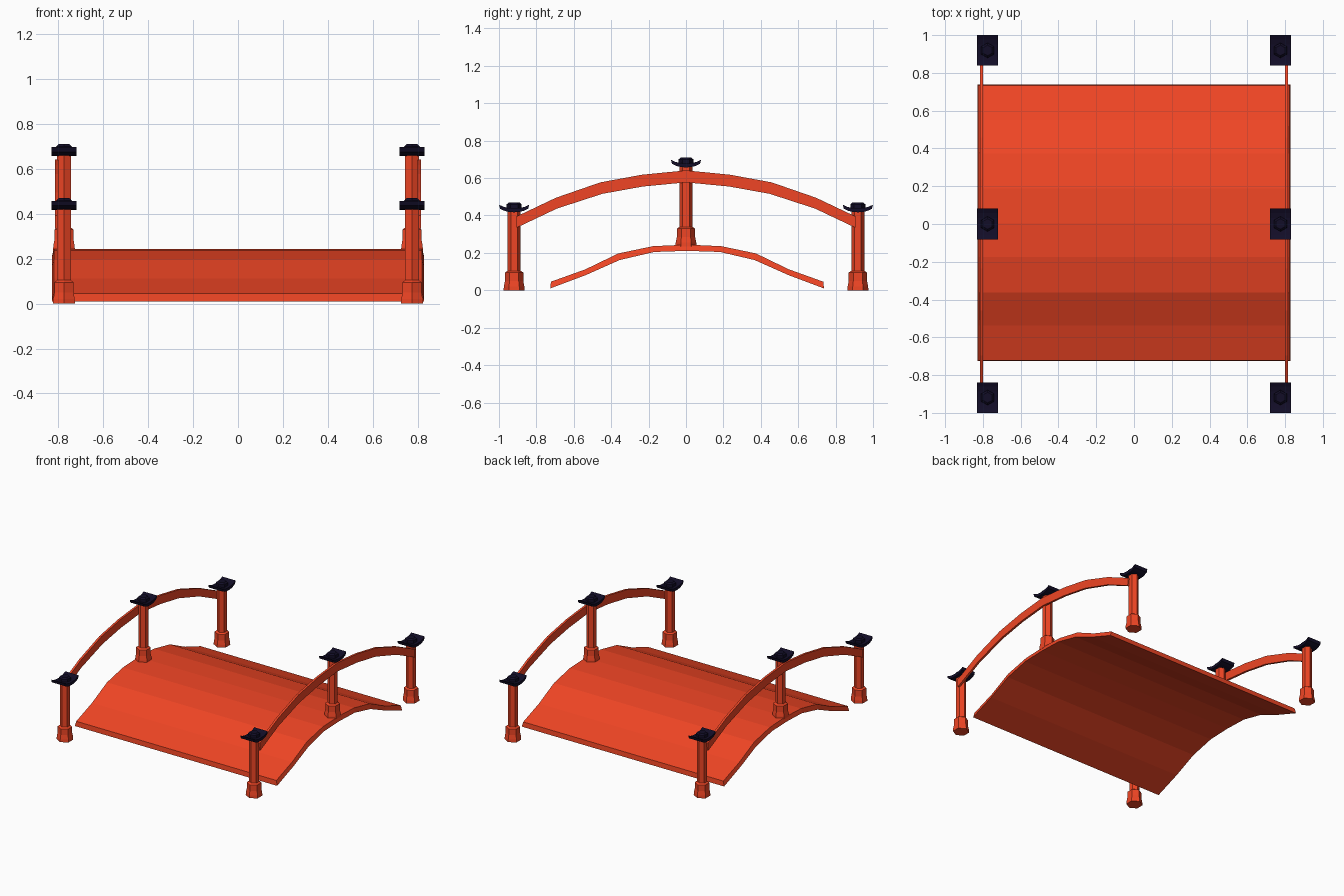
import bpy, bmesh
from math import cos, sin, pi

if "Cube" in bpy.data.objects:
    bpy.data.objects.remove(bpy.data.objects["Cube"])


def material(name, color):
    m = bpy.data.materials.new(name)
    m.diffuse_color = color
    m.use_nodes = True
    m.node_tree.nodes["Principled BSDF"].inputs["Base Color"].default_value = m.diffuse_color
    return m


RED = material("red_lacquer", (0.87, 0.06, 0.018, 1))
DARK = material("dark_tile", (0.006, 0.004, 0.02, 1))


def finish(name, bm, mat):
    bmesh.ops.recalc_face_normals(bm, faces=bm.faces)
    mesh = bpy.data.meshes.new(name)
    bm.to_mesh(mesh)
    bm.free()
    mesh.materials.append(mat)
    ob = bpy.data.objects.new(name, mesh)
    bpy.context.collection.objects.link(ob)
    return ob


def strip(name, top, bottom, x_top, x_bottom, mat, offset=(0, 0, 0)):
    """Solid band: (y, z) top and bottom lines stretched across an x range."""
    ox, oy, oz = offset
    bm = bmesh.new()
    rings = []
    for (ty, tz), (by, bz) in zip(top, bottom):
        pts = [(x_bottom[0], by, bz), (x_bottom[1], by, bz),
               (x_top[1], ty, tz), (x_top[0], ty, tz)]
        rings.append([bm.verts.new((x + ox, y + oy, z + oz)) for x, y, z in pts])
    for a, b in zip(rings, rings[1:]):
        for i in range(4):
            j = (i + 1) % 4
            bm.faces.new((a[i], a[j], b[j], b[i]))
    bm.faces.new(rings[0])
    bm.faces.new(rings[-1])
    return finish(name, bm, mat)


def turned(name, profile, loc, mat, sides=6):
    """Flat-sided turned part from (radius, z) pairs, a corner facing y."""
    bm = bmesh.new()
    rings = []
    for r, z in profile:
        rings.append([bm.verts.new((loc[0] + r * sin(2 * pi * i / sides),
                                    loc[1] + r * cos(2 * pi * i / sides),
                                    loc[2] + z)) for i in range(sides)])
    for a, b in zip(rings, rings[1:]):
        for i in range(sides):
            j = (i + 1) % sides
            bm.faces.new((a[i], a[j], b[j], b[i]))
    bm.faces.new(rings[0])
    bm.faces.new(rings[-1])
    return finish(name, bm, mat)


def mirrored(half):
    """Extend a half line (outer end to y = 0) to both sides."""
    return half + [(-y, z) for y, z in reversed(half) if y != 0]


# Arched deck
deck_top = mirrored([(-0.728, 0.046), (-0.544, 0.112), (-0.368, 0.197), (-0.182, 0.236), (0, 0.244)])
deck_bottom = mirrored([(-0.732, 0.01), (-0.54, 0.082), (-0.36, 0.162), (-0.176, 0.205), (0, 0.211)])
strip("deck", deck_top, deck_bottom, (-0.82, 0.82), (-0.829, 0.829), RED, (0, 0.006, 0))

# Curved handrails on the outer side of the posts
rail_top = mirrored([(-0.91, 0.393), (-0.695, 0.495), (-0.458, 0.577), (-0.235, 0.618), (0, 0.641)])
rail_bottom = mirrored([(-0.905, 0.335), (-0.69, 0.437), (-0.447, 0.516), (-0.23, 0.555), (0, 0.577)])
for side, sx in (("left", -1), ("right", 1)):
    xr = (sx * 0.80, sx * 0.816)
    strip(side + "_handrail", rail_top, rail_bottom, xr, xr, RED)

# Upswept cap section, heights measured from the top of the post
cap_top = mirrored([(-0.081, 0.038), (-0.058, 0.027), (-0.032, 0.020), (0, 0.018)])
cap_bottom = mirrored([(-0.075, 0.016), (-0.052, 0.005), (-0.03, -0.001), (0, -0.003)])

# Posts with flared bases and dark caps
for side, sx in (("left", -1), ("right", 1)):
    x = sx * 0.775
    for place, y, z0, z1 in (("front", -0.919, 0, 0.42),
                             ("middle", 0, 0.235, 0.66),
                             ("back", 0.919, 0, 0.42)):
        name = side + "_" + place
        turned(name + "_post",
               [(0.056, 0), (0.055, 0.02), (0.049, 0.05), (0.049, 0.095),
                (0.035, 0.104), (0.035, z1 - z0 + 0.005)], (x, y, z0), RED)
        strip(name + "_cap", cap_top, cap_bottom,
              (x - 0.055, x + 0.055), (x - 0.055, x + 0.055), DARK, (0, y, z1))
        turned(name + "_cap_knob", [(0.04, 0.01), (0.04, 0.04), (0.028, 0.05)],
               (x, y, z1), DARK)
